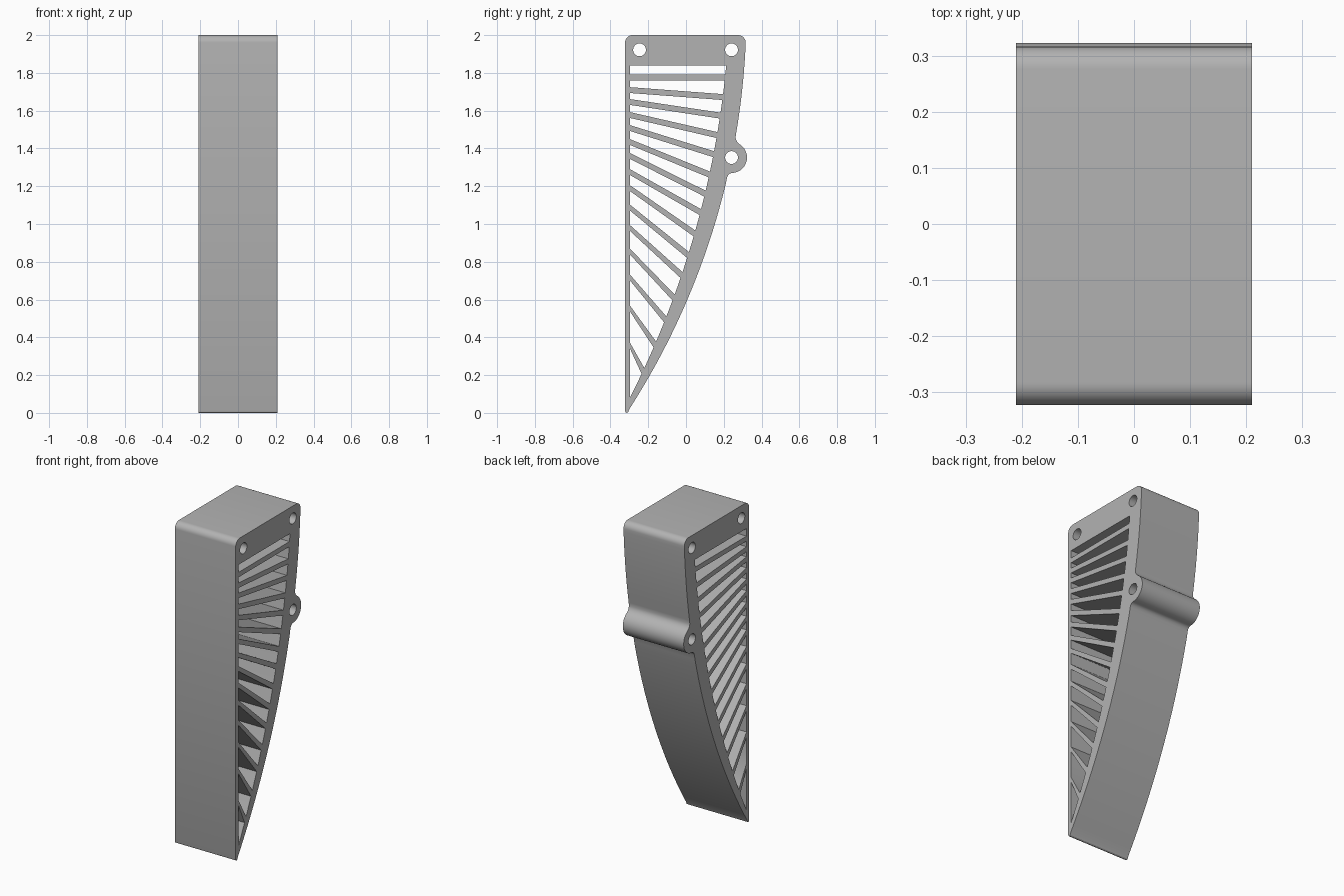
import bpy, bmesh
from math import sin, cos, radians, sqrt

if "Cube" in bpy.data.objects:
    bpy.data.objects.remove(bpy.data.objects["Cube"], do_unlink=True)

HALF_WIDTH = 0.21
FRONT, INNER_FRONT = -0.323, -0.297
RIB = 0.0155          # half of a rib's vertical thickness


def outer_y(z):
    return -3.58 + sqrt(3.9 ** 2 - (2.13 - z) ** 2)


def inner_y(z):
    return -4.6655 + sqrt(4.9 ** 2 - (2.3 - z) ** 2)


def arc(cy, cz, r, start, end, steps):
    angles = [radians(start + (end - start) * i / steps) for i in range(steps + 1)]
    return [(cy + r * cos(a), cz + r * sin(a)) for a in angles]


def sweep(edge, top, bottom, steps):
    heights = [top + (bottom - top) * i / steps for i in range(steps + 1)]
    return [(edge(z), z) for z in heights]


# Outline: rounded top, curved back with a boss, rounded tip
boss = (0.241, 1.352)
outline = (
    arc(FRONT + 0.04, 1.96, 0.04, 180, 90, 8)
    + arc(0.276, 1.96, 0.04, 90, 0, 8)
    + sweep(outer_y, 1.94, 1.48, 10)
    + [(0.262, 1.457), (0.267, 1.441), (0.274, 1.431)]
    + arc(*boss, 0.082, 60, -90, 24)
    + [(0.232, 1.267), (0.223, 1.259), (0.217, 1.245)]
    + sweep(outer_y, 1.215, 0.02, 30)
    + [(-0.306, 0.005), (-0.313, 0), (-0.32, 0.003), (FRONT, 0.012)]
)

# Bolt holes
holes = [arc(y, z, 0.034, 0, 345, 23)
         for y, z in ((-0.246, 1.922), (0.241, 1.922), boss)]

# Openings left between the fanned ribs
rib_front = [1.775, 1.709, 1.646, 1.577, 1.508, 1.434, 1.36, 1.275,
             1.19, 1.087, 0.979, 0.854, 0.717, 0.553, 0.357]
rib_back = [1.775, 1.672, 1.574, 1.471, 1.37, 1.262, 1.161, 1.063,
            0.95, 0.836, 0.73, 0.611, 0.495, 0.362, 0.222]
tops = [(1.838, 1.838)] + [(f - RIB, b - RIB) for f, b in zip(rib_front, rib_back)]
bottoms = [(f + RIB, b + RIB) for f, b in zip(rib_front, rib_back)] + [(0.078, 0.084)]
openings = [[(INNER_FRONT, top[0])] + sweep(inner_y, top[1], low[1], 4) + [(INNER_FRONT, low[0])]
            for top, low in zip(tops, bottoms)]

# Filled profile, extruded across the width
curve = bpy.data.curves.new("bracket_profile", "CURVE")
curve.dimensions = "2D"
curve.fill_mode = "BOTH"
curve.extrude = HALF_WIDTH
for loop in [outline] + holes + openings:
    spline = curve.splines.new("POLY")
    spline.points.add(len(loop) - 1)
    for point, (y, z) in zip(spline.points, loop):
        point.co = (y, z, 0, 1)
    spline.use_cyclic_u = True
profile = bpy.data.objects.new("bracket_profile", curve)
bpy.context.collection.objects.link(profile)
bpy.context.view_layer.update()
evaluated = profile.evaluated_get(bpy.context.evaluated_depsgraph_get())
mesh = bpy.data.meshes.new_from_object(evaluated)
bpy.data.objects.remove(profile, do_unlink=True)

# Stand the profile upright and weld it
bm = bmesh.new()
bm.from_mesh(mesh)
for v in bm.verts:
    v.co = (v.co.z, v.co.x, v.co.y)
bmesh.ops.remove_doubles(bm, verts=bm.verts, dist=0.0002)
bmesh.ops.recalc_face_normals(bm, faces=bm.faces)
bm.to_mesh(mesh)
bm.free()

bracket = bpy.data.objects.new("ribbed_bracket", mesh)
bpy.context.collection.objects.link(bracket)

# Grey finish
grey = bpy.data.materials.new("plain_grey")
grey.use_nodes = True
color = (0.45, 0.45, 0.45, 1)
grey.diffuse_color = color
grey.node_tree.nodes["Principled BSDF"].inputs["Base Color"].default_value = color
mesh.materials.clear()
mesh.materials.append(grey)

bpy.ops.object.select_all(action="DESELECT")
bracket.select_set(True)
bpy.context.view_layer.objects.active = bracket
bpy.ops.object.shade_smooth_by_angle(angle=radians(30))
